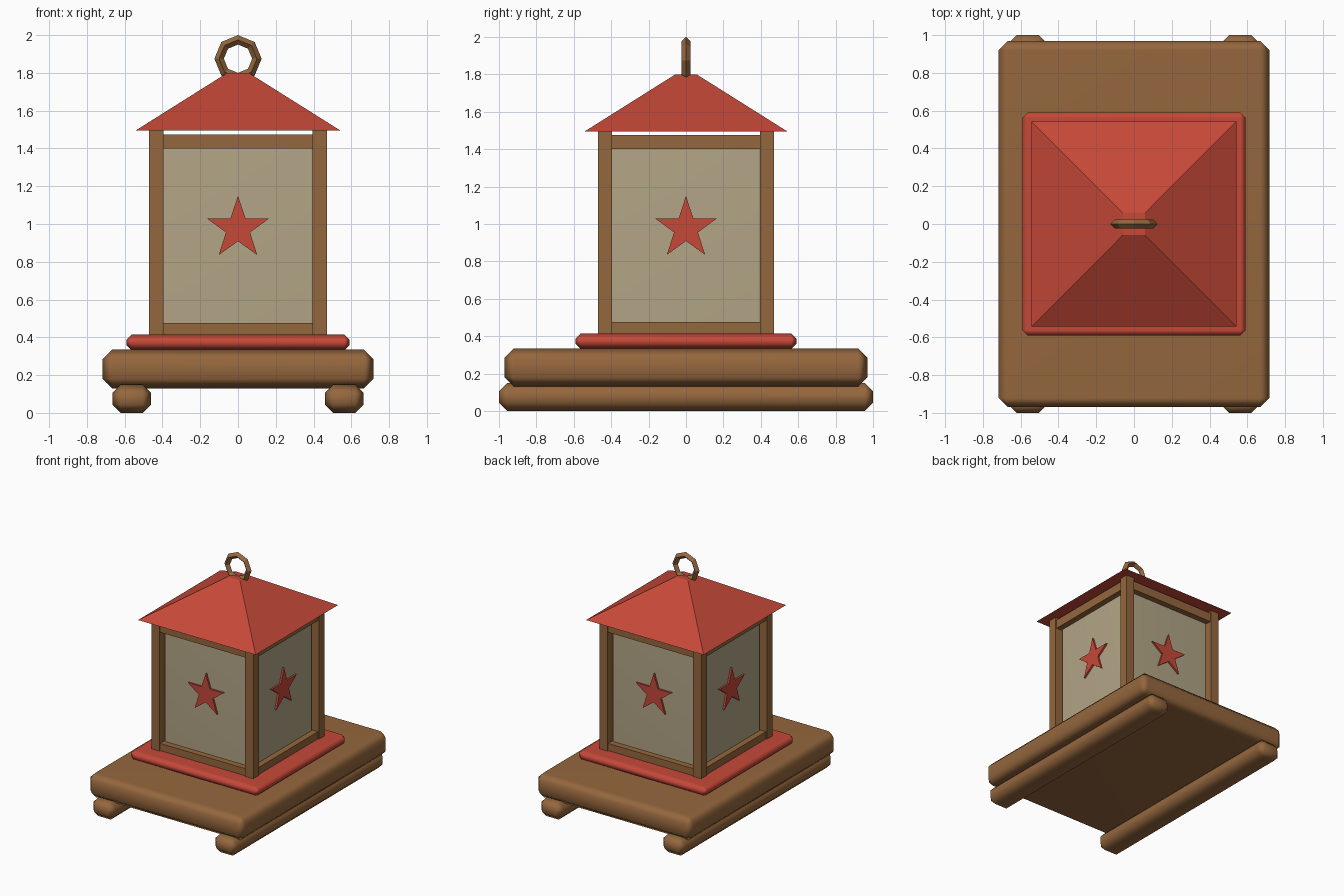
import bpy, bmesh
from math import pi, sin, cos
from mathutils import Matrix

if "Cube" in bpy.data.objects:
    bpy.data.objects.remove(bpy.data.objects["Cube"])


def material(name, rgb):
    m = bpy.data.materials.new(name)
    m.diffuse_color = (*rgb, 1)
    m.use_nodes = True
    m.node_tree.nodes["Principled BSDF"].inputs["Base Color"].default_value = m.diffuse_color
    return m


WOOD = material("wood", (0.30, 0.135, 0.047))
RED = material("red_paint", (0.56, 0.065, 0.04))
PANE = material("pane", (0.45, 0.38, 0.24))


def finish(name, bm, mat, smooth=False):
    bmesh.ops.recalc_face_normals(bm, faces=bm.faces)
    me = bpy.data.meshes.new(name)
    bm.to_mesh(me)
    bm.free()
    me.materials.append(mat)
    ob = bpy.data.objects.new(name, me)
    bpy.context.collection.objects.link(ob)
    if smooth:
        me.shade_smooth()
        ob.modifiers.new("flat_centres", 'WEIGHTED_NORMAL')
    return ob


def box(name, lo, hi, mat, bevel=0, turn=0):
    bm = bmesh.new()
    bmesh.ops.create_cube(bm, size=1)
    for v in bm.verts:
        v.co = [a + (b - a) * (c + 0.5) for a, b, c in zip(lo, hi, v.co)]
    if bevel:
        bmesh.ops.bevel(bm, geom=bm.edges[:], offset=bevel, segments=1,
                        affect='EDGES', profile=0.5)
    bm.transform(Matrix.Rotation(turn, 4, 'Z'))
    return finish(name, bm, mat, smooth=bevel > 0)


# Base: two runners, platform and red plinth
for side, x in (("left", -0.5625), ("right", 0.5625)):
    box(f"{side}_runner", (x - 0.103, -1, 0), (x + 0.103, 1, 0.15), WOOD, 0.045)
box("platform", (-0.717, -0.97, 0.13), (0.717, 0.97, 0.335), WOOD, 0.05)
box("plinth", (-0.59, -0.59, 0.33), (0.59, 0.59, 0.415), RED, 0.028)

# Lantern body
box("lantern_body", (-0.41, -0.41, 0.40), (0.41, 0.41, 1.46), PANE, 0.025)

# Each side: corner post, two rails and a raised star
for i, side in enumerate(("front", "right", "back", "left")):
    a = i * pi / 2
    box(f"{side}_corner_post", (0.395, -0.47, 0.40), (0.47, -0.395, 1.497), WOOD, turn=a)
    box(f"{side}_bottom_rail", (-0.4, -0.46, 0.40), (0.4, -0.395, 0.475), WOOD, turn=a)
    box(f"{side}_top_rail", (-0.4, -0.46, 1.40), (0.4, -0.395, 1.475), WOOD, turn=a)

    bm = bmesh.new()
    pts = []
    for k in range(10):
        r = 0.067 if k % 2 else 0.174
        t = pi / 2 + k * pi / 5
        pts.append(bm.verts.new((r * cos(t), -0.425, 0.976 + r * sin(t))))
    face = bm.faces.new(pts)
    new = bmesh.ops.extrude_face_region(bm, geom=[face])["geom"]
    bmesh.ops.translate(bm, vec=(0, 0.025, 0),
                        verts=[g for g in new if isinstance(g, bmesh.types.BMVert)])
    bm.transform(Matrix.Rotation(a, 4, 'Z'))
    finish(f"{side}_star", bm, RED)

# Roof: square frustum
bm = bmesh.new()
bmesh.ops.create_cone(bm, cap_ends=True, segments=4, radius1=0.542 * 2 ** 0.5,
                      radius2=0.057 * 2 ** 0.5, depth=0.305,
                      matrix=Matrix.Translation((0, 0, 1.6475)) @ Matrix.Rotation(pi / 4, 4, 'Z'))
finish("roof", bm, RED)

# Hanging ring: eight-sided, diamond section
bpy.ops.mesh.primitive_torus_add(major_segments=8, minor_segments=4,
                                 major_radius=0.1, minor_radius=0.025,
                                 location=(0, 0, 1.875), rotation=(pi / 2, 0, 0))
ring = bpy.context.object
ring.name = "hanging_ring"
ring.data.materials.append(WOOD)
bpy.ops.object.shade_flat()
